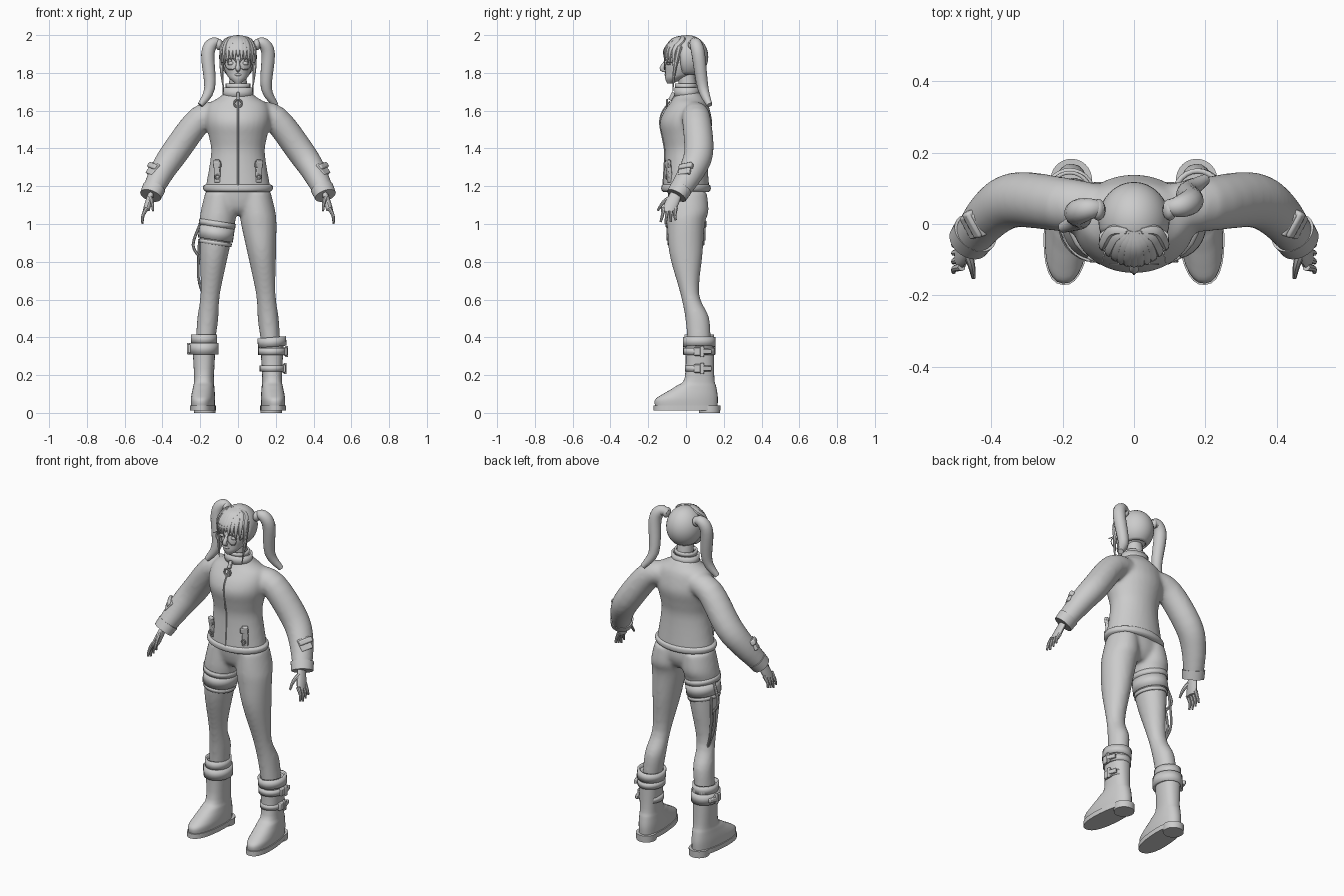
import bpy, bmesh, math
from mathutils import Vector, Matrix, Quaternion

cube = bpy.data.objects.get("Cube")
if cube:
    bpy.data.objects.remove(cube, do_unlink=True)

grey = bpy.data.materials.new("clay_grey")
grey.use_nodes = True
grey.diffuse_color = (.6, .6, .6, 1)
shader = next(node for node in grey.node_tree.nodes if node.type == 'BSDF_PRINCIPLED')
shader.inputs["Base Color"].default_value = grey.diffuse_color

def finish(name, bm, location=(0, 0, 0), rotation=(0, 0, 0)):
    """Turn a bmesh into a smooth shaded object with sharp creases."""
    bmesh.ops.recalc_face_normals(bm, faces=bm.faces)
    mesh = bpy.data.meshes.new(name)
    bm.to_mesh(mesh)
    bm.free()
    mesh.materials.append(grey)
    mesh.polygons.foreach_set("use_smooth", [True] * len(mesh.polygons))
    mesh.set_sharp_from_angle(angle=math.radians(40))
    part = bpy.data.objects.new(name, mesh)
    part.location, part.rotation_euler = location, rotation
    bpy.context.scene.collection.objects.link(part)
    return part

def blend(name, parts):
    """Merge overlapping forms into one flowing skin."""
    bm = bmesh.new()
    for part in parts:
        bm.from_mesh(part.data)
        bpy.data.objects.remove(part, do_unlink=True)
    skin = finish(name, bm)
    remesh = skin.modifiers.new("merge", 'REMESH')
    remesh.mode, remesh.voxel_size, remesh.use_smooth_shade = 'VOXEL', .01, True
    skin.modifiers.new("relax", 'SMOOTH').iterations = 10

def smooth_path(keys, steps):
    """Curve through all the keys."""
    keys = [Vector(key) for key in keys]
    path = []
    for i, (start, end) in enumerate(zip(keys, keys[1:])):
        before, after = keys[max(i - 1, 0)], keys[min(i + 2, len(keys) - 1)]
        leave, arrive = (end - before) / 2, (after - start) / 2
        for step in range(steps):
            t = step / steps
            ease = t * t * (3 - 2 * t)
            path.append(start.lerp(end, ease) + leave * t * (1 - t) ** 2 - arrive * t * t * (1 - t))
    return path + [keys[-1]]

def loft(name, keys, level, sides, steps=4, caps=True, power=1):
    """Skin oval sections, given as x, y, z, width and depth radius."""
    rows = smooth_path(keys, steps)
    centres = [Vector(row[:3]) for row in rows]
    oval = [[math.copysign(abs(c) ** power, c) for c in (math.cos(a), math.sin(a))]
            for a in (math.tau * k / sides for k in range(sides))]
    bm = bmesh.new()
    rings, turn, previous = [], Quaternion(), None
    for i, (row, centre) in enumerate(zip(rows, centres)):
        tangent = centres[min(i + 1, len(rows) - 1)] - centres[max(i - 1, 0)]
        if not level:
            turn = previous.rotation_difference(tangent) @ turn if previous else tangent.to_track_quat('Z', 'Y')
        previous = tangent
        rings.append([bm.verts.new(centre + turn @ Vector((row[3] * u, row[4] * v, 0))) for u, v in oval])
    for low, high in zip(rings, rings[1:]):
        for k in range(sides):
            bm.faces.new((low[k - 1], low[k], high[k], high[k - 1]))
    if caps:
        bm.faces.new(rings[0])
        bm.faces.new(rings[-1])
    return finish(name, bm)

def column(name, rows, centre=lambda z: 0, **options):
    """Upright form with rows of height, y, width and depth radius."""
    return loft(name, [(centre(z), y, z, rx, ry) for z, y, rx, ry in rows], True, 28, **options)

def tube(name, points, start, end, swell=0, flat=1, side=1, level=False, sides=16):
    """Tapering limb or strand along a path."""
    keys = []
    for i, (x, y, z) in enumerate(points):
        t = i / (len(points) - 1)
        radius = start + (end - start) * t + swell * math.sin(math.pi * t)
        radii = (radius * flat, radius) if level else (radius, radius * flat)
        keys.append((side * x, y, z, *radii))
    return loft(name, keys, level, sides)

def band(name, location, radius, height, thick=.01, deeper=.01, tilt=0):
    """Strap around a limb."""
    part = column(name, [(z, 0, radius, radius + deeper) for z in (-height / 2, height / 2)], steps=1, caps=False)
    part.location, part.rotation_euler.y = location, tilt
    shell = part.modifiers.new("thickness", 'SOLIDIFY')
    shell.thickness, shell.offset = thick, 0

def box(name, location, size, rotation=(0, 0, 0)):
    bm = bmesh.new()
    bmesh.ops.create_cube(bm, size=1, matrix=Matrix.Diagonal((*size, 1)))
    bevel = finish(name, bm, location, rotation).modifiers.new("soft_edges", 'BEVEL')
    bevel.width, bevel.segments = min(size) / 4, 2

def ball(name, location, size):
    bm = bmesh.new()
    bmesh.ops.create_uvsphere(bm, u_segments=32, v_segments=20, radius=1, matrix=Matrix.Diagonal((*size, 1)))
    return finish(name, bm, location)

def hoop(name, location, radius, thick):
    """Ring facing forward."""
    x, y, z = location
    angles = [math.tau * i / 12 for i in range(13)]
    tube(name, [(x + radius * math.cos(a), y, z + radius * math.sin(a)) for a in angles], thick, thick, sides=8)

def leg_x(z):
    """The legs spread evenly towards the feet."""
    return .21 - z / 10

# Head
column("face", [(1.745, -.085, .015, .015), (1.77, -.06, .045, .05), (1.8, -.03, .064, .08),
                (1.86, -.01, .08, .095), (1.96, 0, .05, .06)])
tube("neck", [(0, .02, 1.64), (0, 0, 1.8)], .05, .045)
tube("nose", [(0, -.1, 1.87), (0, -.127, 1.825), (0, -.11, 1.81)], .006, .008, .006)
ball("lips", (0, -.107, 1.79), (.018, .007, .007))

# Hair cap, open around the face
cap = ball("hair_cap", (0, .01, 1.885), (.1, .108, .115))
bm = bmesh.new()
bm.from_mesh(cap.data)
face_opening = [v for v in bm.verts if v.co.z < -.095 or (v.co.y < -.045 and v.co.z < .055)]
bmesh.ops.delete(bm, geom=face_opening, context='VERTS')
bm.to_mesh(cap.data)
bm.free()
cap.modifiers.new("thickness", 'SOLIDIFY').thickness = .01

# Fringe fanning from the crown
for i in range(-5, 6):
    a = i / 5
    curve = .05 * a * a
    tip = 1.885 - .055 * abs(a) - .01 * (i % 2)
    tube("fringe_lock", [(.02 * a, -.02, 1.992), (.065 * a, curve - .07, 1.973), (.09 * a, curve - .112, 1.92),
                         (.088 * a, curve - .116, tip)], .01, .002, .01, .6, sides=8)

# Jacket collar and zip
band("jacket_collar", (0, .005, 1.695), .076, .055, deeper=-.014)
band("choker", (0, 0, 1.73), .06, .025, deeper=-.007)
hoop("choker_ring", (0, -.1, 1.638), .02, .005)
box("choker_tab", (0, -.075, 1.675), (.018, .02, .045), (-.5, 0, 0))
tube("zip", [(0, -.122, 1.19), (0, -.112, 1.37), (0, -.123, 1.45), (0, -.138, 1.53), (0, -.127, 1.59),
             (0, -.085, 1.65)], .005, .005, sides=6)

# Jacket and trouser forms, merged with the limbs below
jacket = [column("body", [(1.18, 0, .174, .124), (1.37, 0, .143, .112), (1.45, 0, .152, .123), (1.53, 0, .17, .139),
                          (1.59, .005, .17, .125), (1.64, .015, .15, .1), (1.67, .015, .1, .08), (1.7, .01, .07, .06)])]
column("jacket_hem", [(1.17, 0, .168, .12), (1.18, 0, .182, .13), (1.2, 0, .184, .13), (1.21, 0, .17, .12)])
trousers = [column("hips", [(1.2, 0, .155, .1), (1.13, .008, .165, .1), (1.08, .008, .14, .085), (1.05, .01, .07, .06)])]

for side, word, sway in ((1, "left", .08), (-1, "right", -.055)):
    # Ponytail, loose lock, eye and glasses
    tail = [(.09, 1.95), (.13, 1.957), (.16, 1.9), (.15, 1.72), (.2, 1.63)]
    tube(word + "_ponytail", [(x, .045 + sway * (i / 4) ** 2, z) for i, (x, z) in enumerate(tail)],
         .02, .015, .018, side=side)
    ball(word + "_hair_tie", (side * .1, .04, 1.95), (.02, .03, .03))
    tube(word + "_side_lock", [(.08, -.035, 1.94), (.087, -.06, 1.82), (.075, -.07, 1.7)], .018, .002,
         side=side, sides=8)
    ball(word + "_eye", (side * .037, -.092, 1.85), (.02, .012, .01))
    hoop(word + "_glasses_rim", (side * .038, -.113, 1.847), .03, .0025)
    box(word + "_glasses_arm", (side * .078, -.055, 1.855), (.004, .11, .004), (0, 0, side * .2))

    # Sleeve with cuff and pocket
    jacket.append(tube("sleeve", [(.1, .045, 1.585), (.2, .055, 1.555), (.33, .068, 1.385), (.4, .03, 1.28),
                                  (.46, -.045, 1.16)], .067, .055, .017, .95, side, sides=24))
    tube(word + "_cuff", [(.445, -.025, 1.19), (.463, -.05, 1.15)], .064, .06, 0, .9, side, sides=24)
    tilt = (.3, side * .95, side * -.25)
    box(word + "_sleeve_pocket", (side * .449, -.005, 1.29), (.07, .07, .022), tilt)
    box(word + "_sleeve_flap", (side * .449, 0, 1.305), (.03, .08, .03), tilt)

    # Waist strap with buckle
    slant = (.1, 0, side * .45)
    box(word + "_jacket_strap", (side * .11, -.09, 1.28), (.034, .02, .12), slant)
    box(word + "_strap_buckle", (side * .11, -.098, 1.315), (.044, .014, .03), slant)
    hoop(word + "_strap_ring", (side * .11, -.104, 1.25), .011, .004)

    # Hand
    tube(word + "_palm", [(.455, -.045, 1.18), (.475, -.075, 1.11), (.486, -.09, 1.07)], .03, .036, .005, .5,
         side, level=True)
    for i in range(4):
        y = .022 * i - .12
        tube(word + "_finger", [(.483, y, 1.085), (.503, y - .005, 1.045), (.506, y - .015 + .005 * i,
             1 + .01 * abs(i - 1))], .012, .006, side=side, sides=8)
    tube(word + "_thumb", [(.466, -.08, 1.14), (.455, -.12, 1.115), (.45, -.15, 1.07)], .014, .006,
         side=side, sides=8)

    # Leg
    trousers.append(column("leg", [(1.17, .01, .08, .1), (1.07, .01, .094, .11), (1, 0, .094, .1), (.84, 0, .075, .088),
                                   (.63, .02, .052, .05), (.5, .06, .056, .064), (.35, .07, .05, .06)],
                           lambda z: side * leg_x(z)))

    # Boot, slightly toed out
    boot = column(word + "_boot", [(.03, -.07, .06, .165), (.07, -.07, .062, .167), (.1, -.05, .06, .145),
                                   (.14, -.02, .055, .108), (.19, 0, .052, .078), (.39, 0, .063, .076)], power=.85)
    sole = column(word + "_sole", [(.012, -.07, .066, .174), (.04, -.07, .066, .174)], steps=1, power=.85)
    heel = column(word + "_heel", [(0, .053, .056, .056), (.04, .053, .058, .058)], steps=1)
    for part in (boot, sole, heel):
        part.location, part.rotation_euler.z = (side * .18, .072, 0), side * .08
blend("jacket", jacket)
blend("trousers", trousers)

# Boot cuffs, then straps with buckles on the outer side
band("left_boot_cuff", (.18, .07, .375), .069, .05, .014, tilt=-.08)
band("right_boot_rim", (-.18, .07, .39), .064, .05)
for side, z, radius, height in ((1, .325, .066, .035), (1, .235, .058, .03), (-1, .34, .07, .06)):
    band("boot_strap", (side * .18, .07, z), radius, height, .014)
    outer = .185 + radius
    box("boot_buckle", (side * outer, .07, z), (.02, .055, .045))
    box("boot_buckle_pin", (side * (outer + .007), .085, z), (.016, .02, .06))
    box("boot_strap_end", (side * outer, .11, z), (.018, .05, .024), (0, 0, side * .3))

# Thigh harness on the right leg
for word, z, radius, height in (("top", 1, .094, .03), ("middle", .95, .09, .07), ("low", .9, .084, .02)):
    band("thigh_band_" + word, (-leg_x(z), 0, z), radius, height, .007, tilt=.15)
tube("upper_strap_loop", [(-.2, .02, 1), (-.238, .035, .89), (-.2, .04, .82)], .008, .008, sides=8)
for y, top in ((.05, .92), (.02, .84)):
    tube("hanging_strap", [(-.205, y, top), (-.21, y + .015, .72), (-.18, .05, .615)], .007, .007, sides=8)
